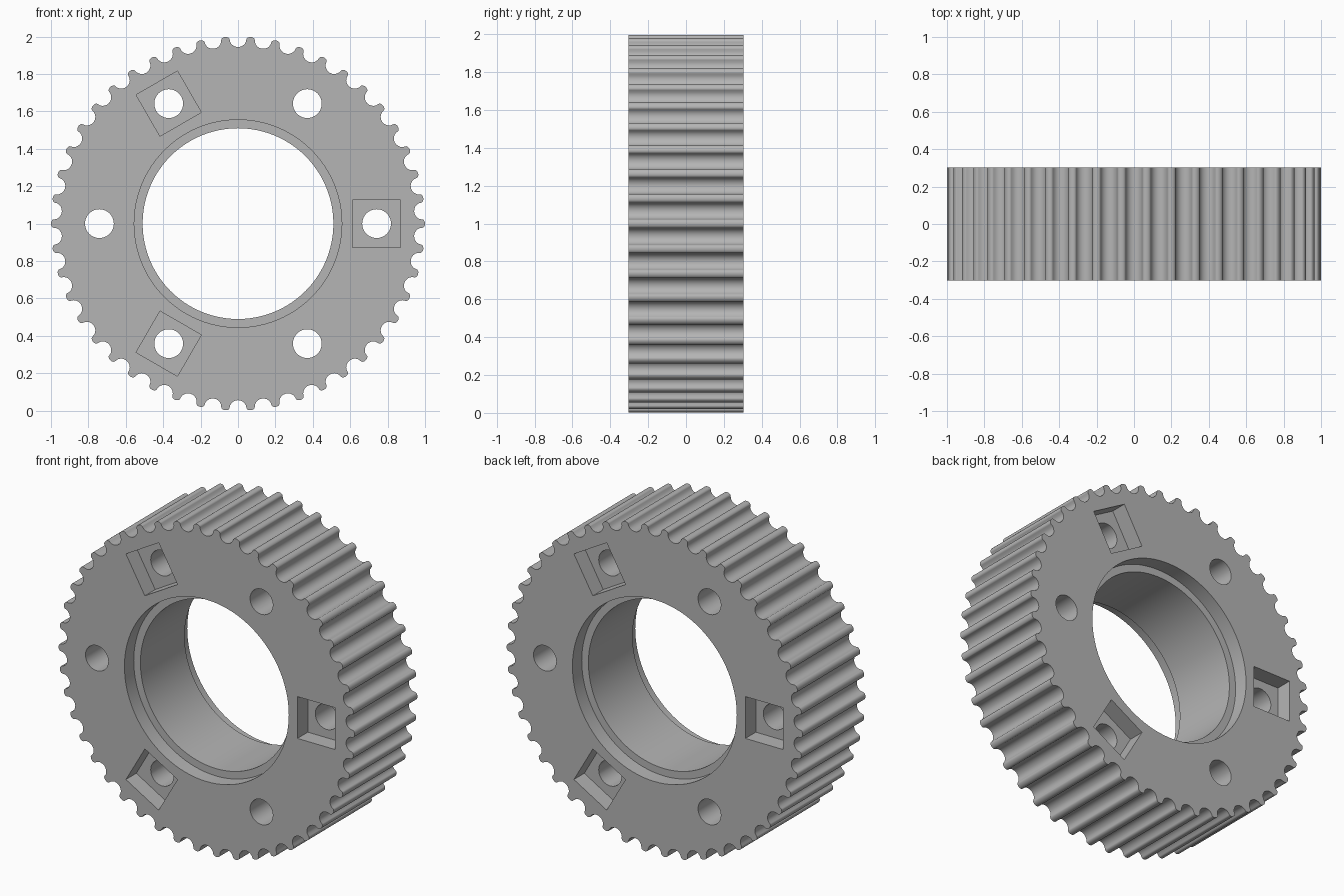
import bpy, bmesh, math
from mathutils import Matrix

cube = bpy.data.objects.get("Cube")
if cube:
    bpy.data.objects.remove(cube, do_unlink=True)

TEETH, DEPTH, CENTER_Z = 46, 0.606, 1.0
BOLT_R, POCKET_DEPTH, BORE_DEPTH = 0.741, 0.1, 0.09
FACE = DEPTH / 2

grey = bpy.data.materials.new("machined grey")
grey.use_nodes = True
colour = (0.46, 0.46, 0.46, 1)
grey.diffuse_color = colour
grey.node_tree.nodes["Principled BSDF"].inputs["Base Color"].default_value = colour


def add_object(name, bm):
    bmesh.ops.recalc_face_normals(bm, faces=bm.faces)
    mesh = bpy.data.meshes.new(name)
    bm.to_mesh(mesh)
    bm.free()
    mesh.materials.append(grey)
    obj = bpy.data.objects.new(name, mesh)
    bpy.context.collection.objects.link(obj)
    return obj


def cylinder(name, radius, y0, y1, x=0, z=CENTER_Z, sides=96):
    """Cylinder lying along y, between y0 and y1."""
    bm = bmesh.new()
    place = Matrix.Translation((x, (y0 + y1) / 2, z)) @ Matrix.Rotation(math.pi / 2, 4, "X")
    bmesh.ops.create_cone(bm, cap_ends=True, segments=sides, radius1=radius,
                          radius2=radius, depth=y1 - y0, matrix=place)
    return add_object(name, bm)


def box(name, size, length, angle, y):
    """Square block on the bolt circle, turned to face the axis."""
    bm = bmesh.new()
    place = (Matrix.Translation((0, y, CENTER_Z)) @ Matrix.Rotation(-angle, 4, "Y")
             @ Matrix.Translation((BOLT_R, 0, 0)) @ Matrix.Diagonal((size, length, size, 1)))
    bmesh.ops.create_cube(bm, size=1, matrix=place)
    return add_object(name, bm)


# Toothed rim: rounded tooth tips alternating with round grooves
root, tip_w, tip_h, groove_h, steps = 0.985, 0.0225, 0.015, 0.041, 10
pitch = 2 * math.pi / TEETH
groove_w = pitch * root / 2 - tip_w
bm = bmesh.new()
outline = []
for i in range(TEETH):
    for width, height, offset in ((tip_w, tip_h, 0), (groove_w, -groove_h, pitch / 2)):
        for k in range(steps):
            t = math.pi * k / steps
            a = i * pitch + offset - width / root * math.cos(t)
            r = root + height * math.sin(t)
            outline.append(bm.verts.new((r * math.cos(a), -FACE, CENTER_Z + r * math.sin(a))))
front = bm.faces.new(outline)
extruded = bmesh.ops.extrude_face_region(bm, geom=[front], use_keep_orig=True)
back_verts = [g for g in extruded["geom"] if isinstance(g, bmesh.types.BMVert)]
bmesh.ops.translate(bm, verts=back_verts, vec=(0, DEPTH, 0))
pulley = add_object("toothed_pulley", bm)

# Bore with a shallow recess at each end
cutters = [cylinder("bore_cutter", 0.51, -1, 1),
           cylinder("front_recess_cutter", 0.555, -1, -FACE + BORE_DEPTH),
           cylinder("back_recess_cutter", 0.555, FACE - BORE_DEPTH, 1)]

# Six bolt holes, with square nut pockets on alternating sides
for i in range(6):
    angle = i * math.pi / 3
    cutters.append(cylinder("bolt_hole_cutter", 0.077, -1, 1, BOLT_R * math.cos(angle),
                            CENTER_Z + BOLT_R * math.sin(angle), 40))
    side = -1 if i % 2 == 0 else 1
    cutters.append(box("nut_pocket_cutter", 0.255, 2 * POCKET_DEPTH, angle, side * FACE))

bpy.context.view_layer.objects.active = pulley
for cutter in cutters:
    cutter.hide_render = True
    cut = pulley.modifiers.new(cutter.name, "BOOLEAN")
    cut.operation, cut.solver, cut.object = "DIFFERENCE", "EXACT", cutter
    bpy.ops.object.modifier_apply(modifier=cut.name)
for cutter in cutters:
    bpy.data.objects.remove(cutter, do_unlink=True)

bpy.ops.object.select_all(action="DESELECT")
pulley.select_set(True)
bpy.ops.object.shade_smooth_by_angle(angle=math.radians(35))
